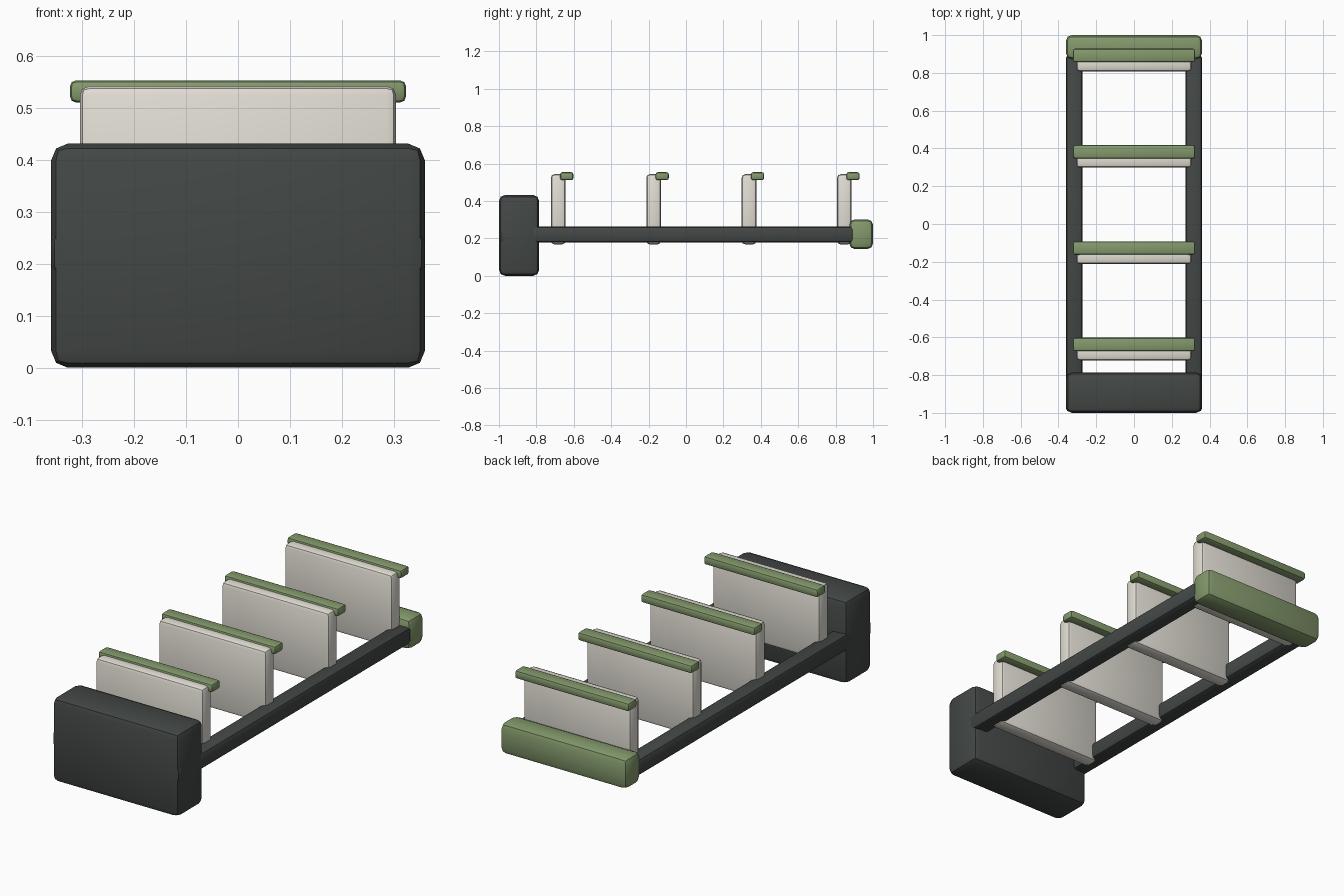
import bpy

if "Cube" in bpy.data.objects:
    bpy.data.objects.remove(bpy.data.objects["Cube"])


def material(name, rgb):
    m = bpy.data.materials.new(name)
    m.diffuse_color = (*rgb, 1.0)
    m.use_nodes = True
    m.node_tree.nodes["Principled BSDF"].inputs["Base Color"].default_value = m.diffuse_color
    return m


DARK = material("dark_grey", (0.055, 0.063, 0.06))
GREEN = material("sage_green", (0.23, 0.32, 0.15))
CREAM = material("cream", (0.76, 0.73, 0.66))


def box(name, x, y, z, bevel, mat, segments=2):
    """Rounded box from (min, max) ranges on each axis."""
    ranges = (x, y, z)
    bpy.ops.mesh.primitive_cube_add(size=1, location=[(a + b) / 2 for a, b in ranges])
    ob = bpy.context.object
    ob.name = name
    ob.scale = [b - a for a, b in ranges]
    bpy.ops.object.transform_apply(location=False, rotation=False, scale=True)
    ob.data.materials.append(mat)
    mod = ob.modifiers.new("rounded_edges", 'BEVEL')
    mod.width = bevel
    mod.segments = segments
    bpy.ops.object.modifier_apply(modifier=mod.name)
    bpy.ops.object.shade_smooth_by_angle()
    return ob


# Large block at the front, low bar at the back
box("front_block", (-0.36, 0.36), (-1.0, -0.785), (0.0, 0.432), 0.032, DARK)
box("rear_bar", (-0.36, 0.36), (0.873, 1.0), (0.143, 0.302), 0.03, GREEN)

# Side rails, running through the front block
for side, name in ((-1, "left_rail"), (1, "right_rail")):
    xs = sorted((side * 0.273, side * 0.36))
    box(name, xs, (-0.995, 0.897), (0.177, 0.264), 0.02, DARK)

# Upright panels, each with a cap strip on its rear top edge
for i in range(4):
    y = -0.683 + i * 0.51
    box(f"panel_{i + 1}", (-0.305, 0.305), (y - 0.039, y + 0.039), (0.168, 0.543), 0.018, CREAM)
    box(f"panel_cap_{i + 1}", (-0.324, 0.324), (y + 0.01, y + 0.081), (0.511, 0.554), 0.012, GREEN)
